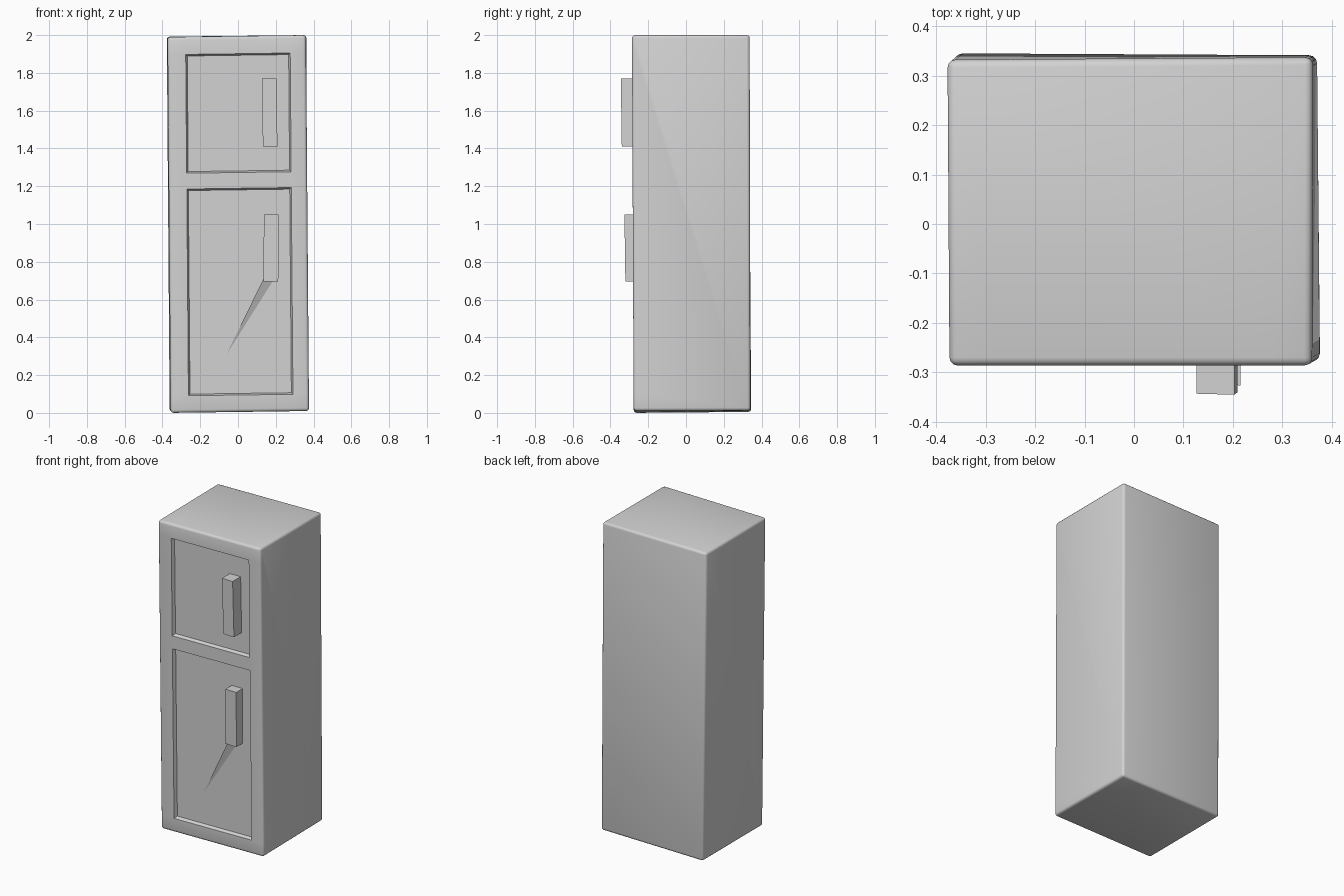
import bpy, bmesh
from mathutils import Vector

if "Cube" in bpy.data.objects:
    bpy.data.objects.remove(bpy.data.objects["Cube"])

grey = bpy.data.materials.new("light_grey")
grey.diffuse_color = (0.65, 0.65, 0.65, 1)
grey.use_nodes = True
grey.node_tree.nodes["Principled BSDF"].inputs["Base Color"].default_value = grey.diffuse_color


def finish(name, bm, angle=0.7):
    bmesh.ops.recalc_face_normals(bm, faces=bm.faces[:])
    mesh = bpy.data.meshes.new(name)
    bm.to_mesh(mesh)
    bm.free()
    mesh.materials.append(grey)
    ob = bpy.data.objects.new(name, mesh)
    bpy.context.collection.objects.link(ob)
    bpy.ops.object.select_all(action='DESELECT')
    bpy.context.view_layer.objects.active = ob
    ob.select_set(True)
    bpy.ops.object.shade_smooth_by_angle(angle=angle)
    return ob


# Cabinet: slightly skewed box whose front is a grid of frame strips and doors
us = [0, 0.13, 0.885, 1]
vs = [0, 0.045, 0.595, 0.637, 0.953, 1]
fbl, fbr = Vector((-0.357, -0.277, 0.0)), Vector((0.376, -0.277, 0.01))
ftl, ftr = Vector((-0.373, -0.286, 1.99)), Vector((0.36, -0.286, 2.0))
back = [Vector((-0.362, 0.345, 0.005)), Vector((0.37, 0.341, 0.012)),
        Vector((0.362, 0.337, 2.0)), Vector((-0.377, 0.332, 1.992))]

bm = bmesh.new()
g = [[bm.verts.new(fbl.lerp(fbr, u).lerp(ftl.lerp(ftr, u), v)) for u in us] for v in vs]
b = [bm.verts.new(p) for p in back]
for j in range(5):
    for i in range(3):
        bm.faces.new((g[j][i], g[j][i + 1], g[j + 1][i + 1], g[j + 1][i]))
bm.faces.new((b[1], b[0], b[3], b[2]))                          # back
bm.faces.new([r[0] for r in reversed(g)] + [b[0], b[3]])        # left
bm.faces.new([r[3] for r in g] + [b[2], b[1]])                  # right
bm.faces.new(g[5] + [b[2], b[3]])                               # top
bm.faces.new(list(reversed(g[0])) + [b[0], b[1]])               # bottom
bmesh.ops.recalc_face_normals(bm, faces=bm.faces[:])

# Softened outer edges
outer = [e for e in bm.edges if e.calc_face_angle(0) > 1]
bmesh.ops.bevel(bm, geom=outer, offset=0.016, segments=3, profile=0.5, affect='EDGES')

# Recessed upper and lower doors
bm.normal_update()
doors = [f for f in bm.faces
         if f.normal.y < -0.9 and abs(f.calc_center_median().x) < 0.05 and f.calc_area() > 0.2]
bmesh.ops.inset_individual(bm, faces=doors, thickness=0.012, depth=-0.022)
finish("fridge_cabinet", bm)


# Handles: slightly twisted upright bars set into the doors
def handle(name, x0, x1, z0, z1, y_front, shift):
    bm = bmesh.new()
    rings = []
    for z, dx, dy in ((z0, shift, 0.005), (z1, 0, 0)):
        yf = y_front + dy
        rings.append([bm.verts.new(p) for p in (
            (x0 + dx, yf + 0.002, z), (x1 + dx, yf, z),
            (x1 + dx, -0.25, z), (x0 + dx, -0.25, z))])
    lo, hi = rings
    bm.faces.new(lo)
    bm.faces.new(hi)
    for i in range(4):
        k = (i + 1) % 4
        bm.faces.new((lo[i], lo[k], hi[k], hi[i]))
    finish(name, bm)


handle("upper_door_handle", 0.126, 0.203, 1.41, 1.77, -0.345, 0.006)
handle("lower_door_handle", 0.137, 0.215, 0.695, 1.05, -0.326, -0.002)

# Tapered crease running down from the lower handle
bm = bmesh.new()
p = [bm.verts.new(c) for c in ((0.135, -0.28, 0.71), (0.213, -0.25, 0.71),
                               (0.135, -0.245, 0.71), (-0.1, -0.252, 0.23))]
for t in ((0, 1, 2), (0, 1, 3), (1, 2, 3), (2, 0, 3)):
    bm.faces.new([p[i] for i in t])
finish("lower_door_crease", bm)
